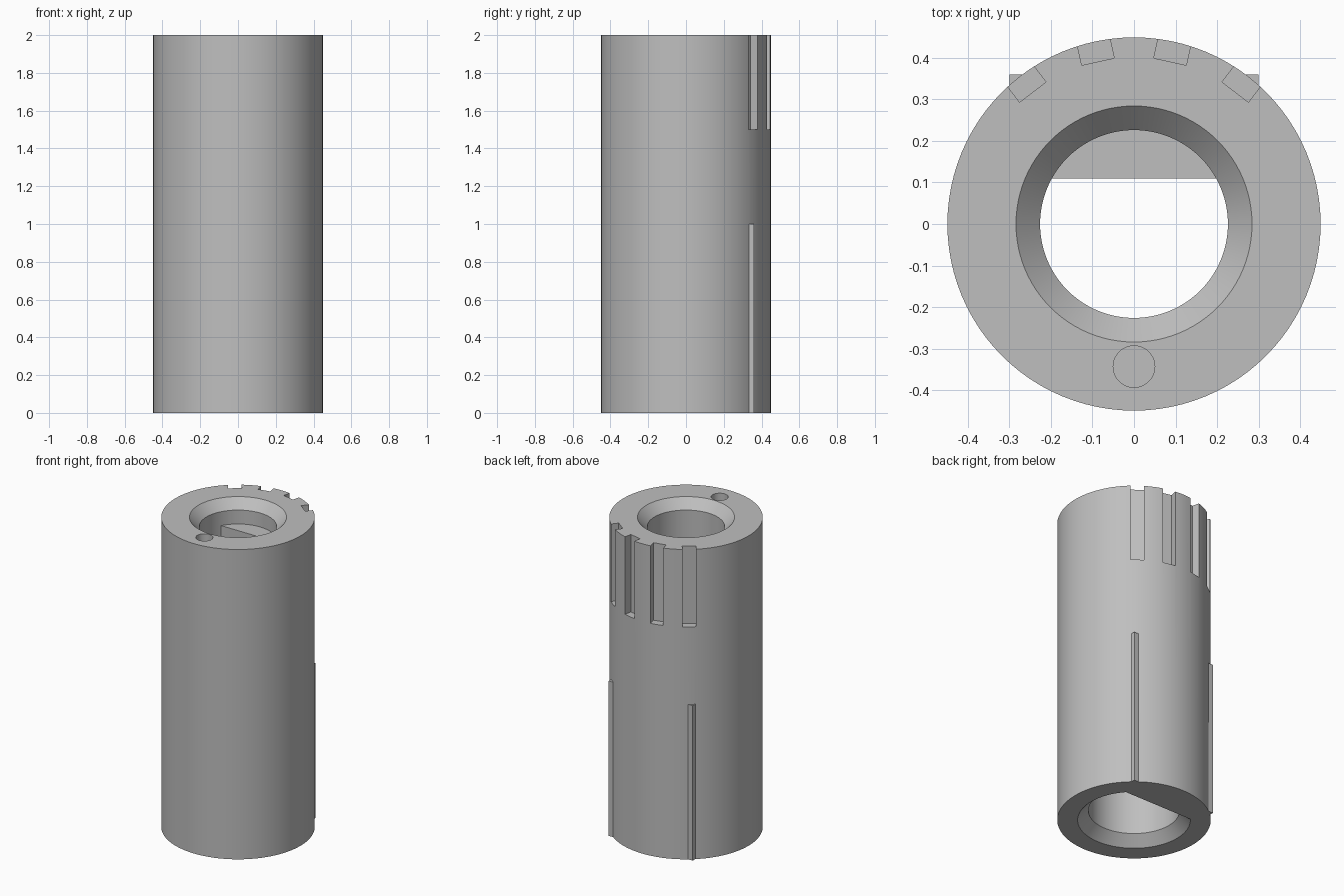
import bpy, bmesh, math
from mathutils import Matrix, Vector

if "Cube" in bpy.data.objects:
    bpy.data.objects.remove(bpy.data.objects["Cube"], do_unlink=True)

R, HEIGHT = 0.449, 2.0
SEGMENTS = 96

grey = bpy.data.materials.new("plain grey")
grey.use_nodes = True
color = (0.52, 0.52, 0.52, 1)
grey.diffuse_color = color
grey.node_tree.nodes["Principled BSDF"].inputs["Base Color"].default_value = color


def finish(name, bm):
    bmesh.ops.recalc_face_normals(bm, faces=bm.faces)
    mesh = bpy.data.meshes.new(name)
    bm.to_mesh(mesh)
    bm.free()
    mesh.materials.append(grey)
    obj = bpy.data.objects.new(name, mesh)
    bpy.context.collection.objects.link(obj)
    return obj


def lathe(name, profile):
    """Revolve a closed (radius, z) outline about the z axis."""
    bm = bmesh.new()
    verts = [bm.verts.new((r, 0, z)) for r, z in profile]
    edges = [bm.edges.new((v, verts[i - 1])) for i, v in enumerate(verts)]
    bmesh.ops.spin(bm, geom=verts + edges, cent=(0, 0, 0), axis=(0, 0, 1),
                   angle=math.tau, steps=SEGMENTS, use_merge=True)
    bmesh.ops.remove_doubles(bm, verts=bm.verts, dist=1e-5)
    return finish(name, bm)


def box(name, low, high, turn=0):
    low, high = Vector(low), Vector(high)
    bm = bmesh.new()
    bmesh.ops.create_cube(bm, size=1)
    bmesh.ops.scale(bm, vec=high - low, verts=bm.verts)
    bmesh.ops.translate(bm, vec=(low + high) / 2, verts=bm.verts)
    bmesh.ops.rotate(bm, cent=(0, 0, 0), verts=bm.verts,
                     matrix=Matrix.Rotation(math.radians(turn), 3, 'Z'))
    return finish(name, bm)


def combine(target, tool, operation):
    tool.hide_render = True
    mod = target.modifiers.new(tool.name, 'BOOLEAN')
    mod.operation = operation
    mod.solver = 'EXACT'
    mod.object = tool
    bpy.context.view_layer.objects.active = target
    bpy.ops.object.modifier_apply(modifier=mod.name)
    bpy.data.objects.remove(tool, do_unlink=True)


# Sleeve with a stepped bore, countersunk at both ends
body = lathe("sleeve", [
    (R, 0), (R, HEIGHT), (0.284, HEIGHT), (0.226, 1.94),
    (0.226, 1.0), (0.267, 1.0), (0.267, 0.063), (0.33, 0)])

# Flat side of the D-shaped socket, following the step and countersink
outline = [(0.11, 1.0), (0.11, 1.85), (0.33, 1.85), (0.33, 0),
           (0.22, 0), (0.157, 0.063), (0.157, 1.0)]
bm = bmesh.new()
face = bm.faces.new([bm.verts.new((-0.26, y, z)) for y, z in outline])
extruded = bmesh.ops.extrude_face_region(bm, geom=[face])["geom"]
bmesh.ops.translate(bm, vec=(0.52, 0, 0),
                    verts=[v for v in extruded if isinstance(v, bmesh.types.BMVert)])
combine(body, finish("socket_flat", bm), 'UNION')

# Square guide ridges on the lower back
for side in (-1, 1):
    x0, x1 = sorted((side * 0.25, side * 0.30))
    combine(body, box("guide_ridge", (x0, 0.31, 0), (x1, 0.36, 1.0)), 'UNION')

# Four notches round the upper back
for angle in (-37.5, -12.5, 12.5, 37.5):
    combine(body, box("notch", (-0.04, 0.40, 1.5), (0.04, 0.55, 2.1), angle),
            'DIFFERENCE')

# Blind pin hole at the front of the rim
bm = bmesh.new()
bmesh.ops.create_cone(bm, cap_ends=True, segments=48, radius1=0.05, radius2=0.05,
                      depth=0.6, matrix=Matrix.Translation((0, -0.343, 1.8)))
combine(body, finish("pin_hole", bm), 'DIFFERENCE')

bpy.ops.object.select_all(action='DESELECT')
body.select_set(True)
bpy.context.view_layer.objects.active = body
bpy.ops.object.shade_smooth_by_angle(angle=math.radians(25))
